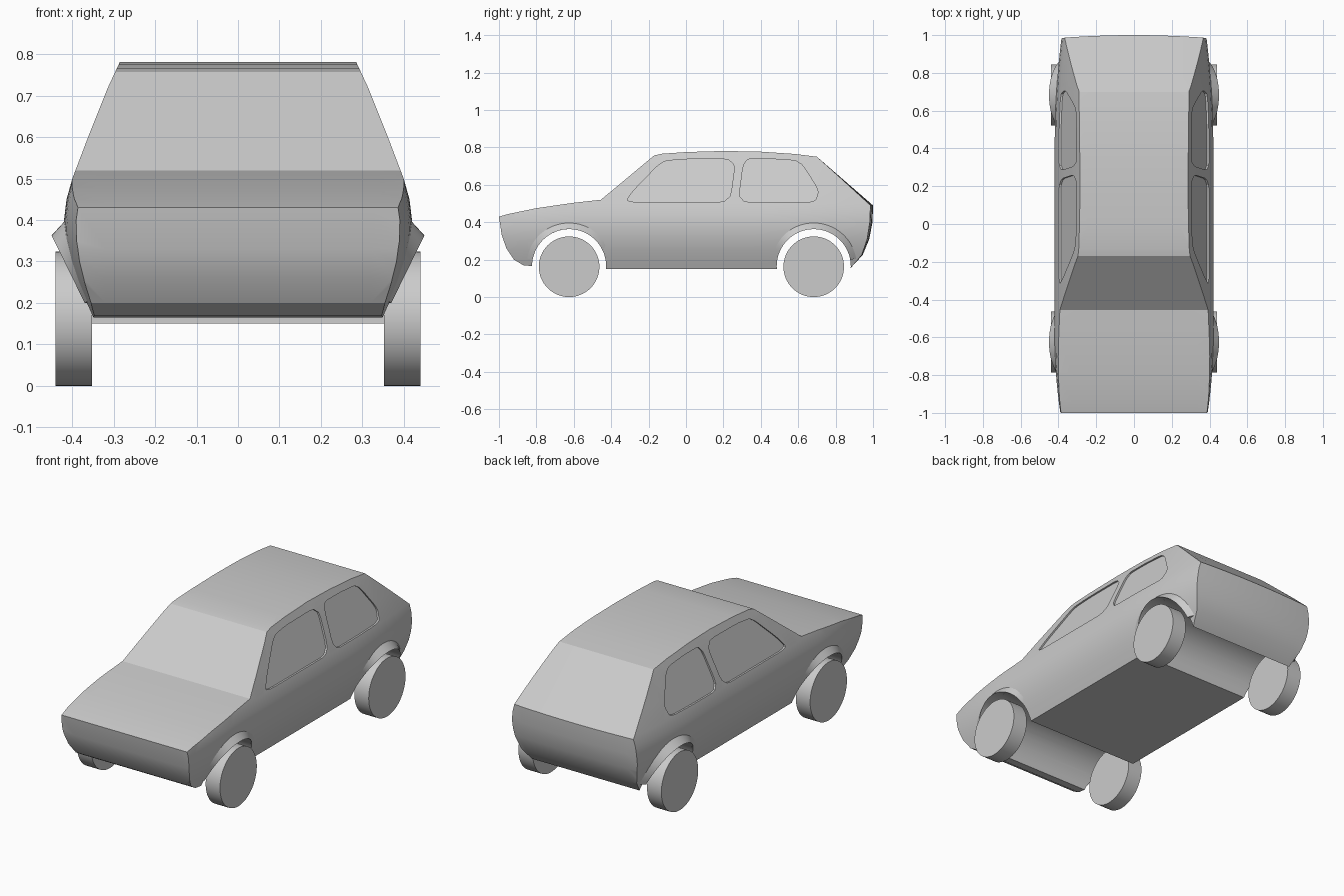
import bpy, bmesh, math

cube = bpy.data.objects.get("Cube")
if cube:
    bpy.data.objects.remove(cube)

grey = bpy.data.materials.new("plain grey")
grey.use_nodes = True
grey.diffuse_color = (0.6, 0.6, 0.6, 1)
bsdf = next(n for n in grey.node_tree.nodes if n.type == 'BSDF_PRINCIPLED')
bsdf.inputs["Base Color"].default_value = grey.diffuse_color

FRONT_AXLE, REAR_AXLE, AXLE_Z, ARCH_R = -0.625, 0.683, 0.165, 0.198

# Body cross-section: (height, half width)
SECTION = [(0.1, 0.335), (0.15, 0.352), (0.2, 0.374), (0.25, 0.394), (0.3, 0.409),
           (0.35, 0.418), (0.4, 0.42), (0.45, 0.414), (0.5, 0.4), (0.6, 0.362),
           (0.72, 0.314), (0.78, 0.286), (0.85, 0.25)]

# Side outline: (y, z) from the nose over the roof to the tail and back underneath
OUTLINE = [(-1, 0.43), (-0.95, 0.444), (-0.8, 0.475), (-0.6, 0.504), (-0.455, 0.52),
           (-0.17, 0.757), (-0.13, 0.766), (0, 0.775), (0.2, 0.781), (0.4, 0.777),
           (0.58, 0.765), (0.7, 0.75), (1, 0.49), (0.997, 0.4), (0.98, 0.31),
           (0.945, 0.225), (0.88, 0.155), (0.7, 0.15), (-0.65, 0.15), (-0.82, 0.165),
           (-0.87, 0.17), (-0.92, 0.2), (-0.96, 0.26), (-0.985, 0.33)]


def half_width(y, z):
    for (z0, x0), (z1, x1) in zip(SECTION, SECTION[1:]):
        if z <= z1:
            break
    x = x0 + (x1 - x0) * (z - z0) / (z1 - z0)
    x -= 0.038 * (max(0, y - 0.4) / 0.6) ** 2      # tail taper
    x -= 0.03 * (max(0, -y - 0.6) / 0.4) ** 2      # nose taper
    return x


def loft(name, rings, closed=False):
    """Skin a list of equal point rings, capped unless closed end to end."""
    bm = bmesh.new()
    vs = [[bm.verts.new(p) for p in ring] for ring in rings]
    n = len(vs[0])
    for a, b in zip(vs, vs[1:]):
        for i in range(n):
            j = (i + 1) % n
            bm.faces.new((a[i], a[j], b[j], b[i]))
    if not closed:
        bm.faces.new(vs[0])
        bm.faces.new(vs[-1])
    bmesh.ops.recalc_face_normals(bm, faces=bm.faces)
    mesh = bpy.data.meshes.new(name)
    bm.to_mesh(mesh)
    bm.free()
    mesh.materials.append(grey)
    obj = bpy.data.objects.new(name, mesh)
    bpy.context.collection.objects.link(obj)
    return obj


def drum(name, y, z, radius, x0, x1, sides=64):
    def ring(x):
        return [(x, y + radius * math.cos(math.tau * i / sides),
                 z + radius * math.sin(math.tau * i / sides)) for i in range(sides)]
    return loft(name, [ring(x0), ring(x1)])


def combine(target, cutter, operation):
    mod = target.modifiers.new("cut", 'BOOLEAN')
    mod.operation, mod.solver, mod.object = operation, 'EXACT', cutter
    bpy.context.view_layer.objects.active = target
    bpy.ops.object.modifier_apply(modifier=mod.name)
    bpy.data.objects.remove(cutter)


def smooth(obj, degrees=25):
    bpy.ops.object.select_all(action='DESELECT')
    obj.select_set(True)
    bpy.context.view_layer.objects.active = obj
    bpy.ops.object.shade_smooth_by_angle(angle=math.radians(degrees))


def rounded(points, passes=2, cut=0.15):
    """Soften polygon corners by repeated corner cutting."""
    for _ in range(passes):
        out = []
        for (ay, az), (by, bz) in zip(points, points[1:] + points[:1]):
            for t in (cut, 1 - cut):
                out.append((ay + (by - ay) * t, az + (bz - az) * t))
        points = out
    return points


# Body: tapered shell trimmed to the side outline
rings = []
for i in range(43):
    y = -1.05 + i * 0.05
    side = [(half_width(y, z), y, z) for z, _ in SECTION]
    rings.append(side + [(-x, y, z) for x, y, z in reversed(side)])
body = loft("body", rings)

rings = []
for i in range(13):
    x = -0.48 + i * 0.08
    rings.append([(x, y - 0.1 * x * x * max(0, y - 0.9) / 0.1, z) for y, z in OUTLINE])
combine(body, loft("outline_trim", rings), 'INTERSECT')

# Wheel tunnels across the full width
for y in (FRONT_AXLE, REAR_AXLE):
    combine(body, drum("arch_cutter", y, AXLE_Z, ARCH_R, -0.6, 0.6), 'DIFFERENCE')

# Shallow recessed side windows
WINDOWS = [
    [(-0.325, 0.508), (-0.28, 0.57), (-0.13, 0.725), (-0.02, 0.737), (0.265, 0.739),
     (0.235, 0.508), (0, 0.508)],
    [(0.28, 0.508), (0.31, 0.739), (0.45, 0.739), (0.61, 0.728), (0.71, 0.57),
     (0.69, 0.508), (0.5, 0.508)],
]
for side in (-1, 1):
    for points in WINDOWS:
        shape = rounded(points)
        inner = [(side * (half_width(y, z) - 0.01), y, z) for y, z in shape]
        outer = [(side * 0.5, y, z) for y, z in shape]
        combine(body, loft("window_cutter", [inner, outer]), 'DIFFERENCE')
smooth(body)

for side, side_name in ((1, "left"), (-1, "right")):
    for y, end in ((FRONT_AXLE, "front"), (REAR_AXLE, "rear")):
        # Flared arch lip, widest at the crown
        rings = []
        for i in range(33):
            a = math.radians(10 + 160 * i / 32)
            c, s = math.cos(a), math.sin(a)
            yi, zi = y + ARCH_R * c, AXLE_Z + ARCH_R * s
            yo, zo = y + 0.232 * c, AXLE_Z + 0.232 * s
            lip = max(half_width(yi, zi) - 0.002, 0.352 + 0.49 * (zi - 0.163))
            rings.append([(side * 0.34, yi, zi), (side * lip, yi, zi),
                          (side * (half_width(yo, zo) - 0.001), yo, zo)])
        smooth(loft(f"{end}_{side_name}_arch_lip", rings))
        # Plain drum wheel
        smooth(drum(f"{end}_{side_name}_wheel", y, AXLE_Z - 0.003, 0.162,
                    side * 0.352, side * 0.44))
